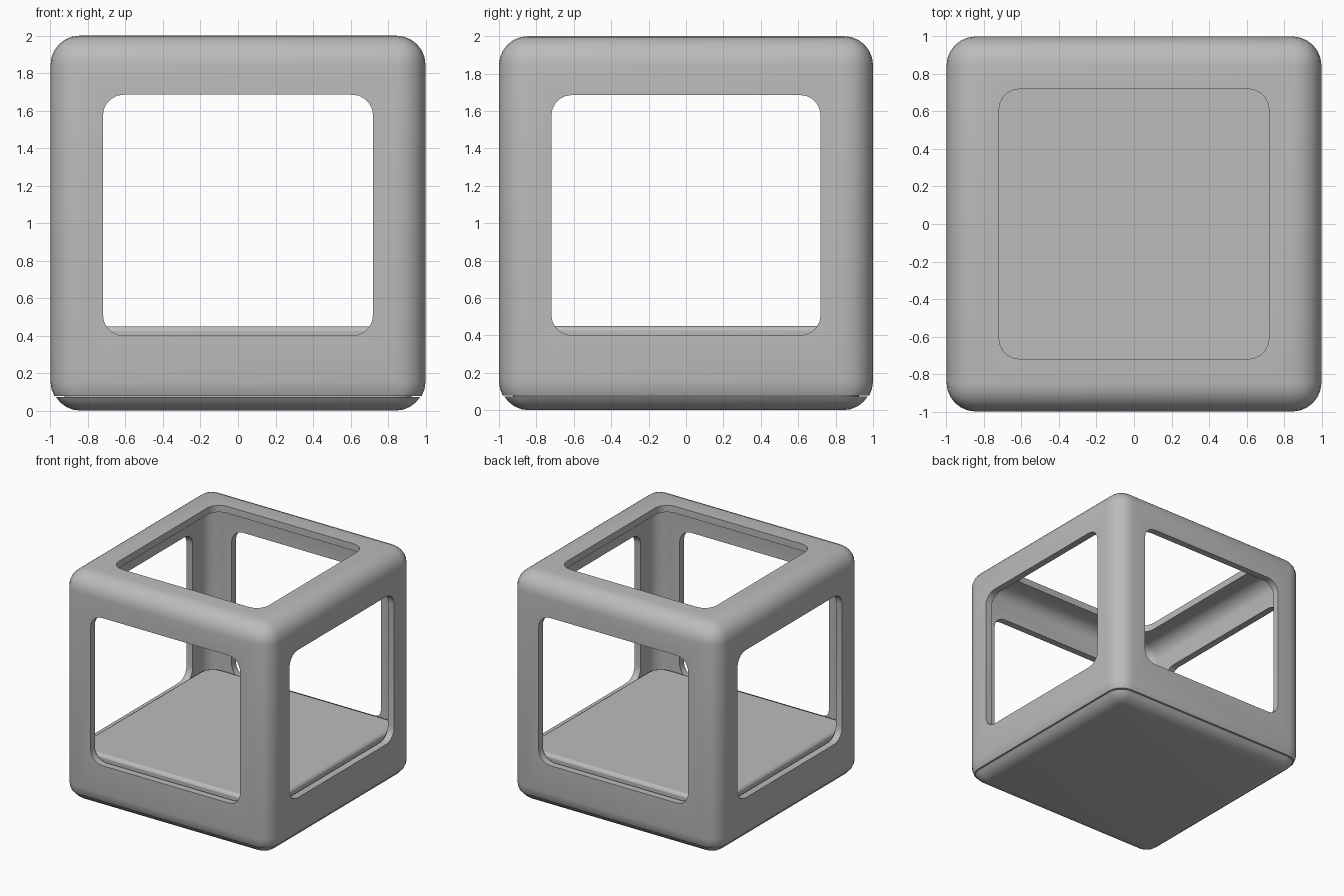
import bpy, bmesh, math
from mathutils import Vector

if "Cube" in bpy.data.objects:
    bpy.data.objects.remove(bpy.data.objects["Cube"])

grey = bpy.data.materials.new("plain grey")
grey.use_nodes = True
COLOUR = (0.5, 0.5, 0.5, 1)
grey.diffuse_color = COLOUR
grey.node_tree.nodes["Principled BSDF"].inputs["Base Color"].default_value = COLOUR

SEAM, WALL, OPEN = 0.075, 0.06, 0.72


def box(name, low, high, radius, axis=None, segments=6, cut=None, keep_above=True):
    """Rounded box; axis limits rounding to edges along that axis; cut trims it at a height."""
    bm = bmesh.new()
    bmesh.ops.create_cube(bm, size=1)
    low, high = Vector(low), Vector(high)
    for v in bm.verts:
        v.co = [(a + b) / 2 + c * (b - a) for a, b, c in zip(low, high, v.co)]
    edges = [e for e in bm.edges
             if axis is None or abs((e.verts[0].co - e.verts[1].co)[axis]) > 0.01]
    bmesh.ops.bevel(bm, geom=edges, offset=radius, segments=segments,
                    profile=0.5, affect='EDGES')
    if cut is not None:
        geom = bm.verts[:] + bm.edges[:] + bm.faces[:]
        bmesh.ops.bisect_plane(bm, geom=geom, plane_co=(0, 0, cut), plane_no=(0, 0, 1),
                               clear_inner=keep_above, clear_outer=not keep_above)
        bmesh.ops.holes_fill(bm, edges=[e for e in bm.edges if e.is_boundary])
    bmesh.ops.recalc_face_normals(bm, faces=bm.faces)
    mesh = bpy.data.meshes.new(name)
    bm.to_mesh(mesh)
    bm.free()
    obj = bpy.data.objects.new(name, mesh)
    bpy.context.collection.objects.link(obj)
    mesh.materials.append(grey)
    return obj


def subtract(obj, cutter):
    """Cut one solid out of another, then discard the cutter."""
    mod = obj.modifiers.new("cut", 'BOOLEAN')
    mod.operation, mod.solver, mod.object = 'DIFFERENCE', 'EXACT', cutter
    bpy.context.view_layer.objects.active = obj
    bpy.ops.object.modifier_apply(modifier=mod.name)
    bpy.data.objects.remove(cutter)


def smooth(obj):
    bpy.ops.object.select_all(action='DESELECT')
    obj.select_set(True)
    bpy.context.view_layer.objects.active = obj
    bpy.ops.object.shade_smooth_by_angle(angle=math.radians(32))


# Hollow outer frame, open underneath
frame = box("frame", (-1, -1, 0), (1, 1, 2), 0.155, cut=SEAM + 0.003)
inner = 1 - WALL
subtract(frame, box("cavity", (-inner, -inner, -0.5), (inner, inner, 2 - WALL), 0.12))

# Rounded openings through the four sides and the top
subtract(frame, box("front_back_opening", (-OPEN, -2, 0.4), (OPEN, 2, 1.685), 0.11, 1, 5))
subtract(frame, box("side_opening", (-2, -OPEN, 0.4), (2, OPEN, 1.685), 0.11, 0, 5))
subtract(frame, box("top_opening", (-OPEN, -OPEN, 1.5), (OPEN, OPEN, 2.5), 0.11, 2, 5))
smooth(frame)

# Base lid with the rounded lower edge
base = box("base", (-0.995, -0.995, 0), (0.995, 0.995, 2), 0.155,
           cut=SEAM - 0.003, keep_above=False)
smooth(base)

# Raised floor inside the frame: rounded corners, softened top rim
platform = box("floor_platform", (-0.925, -0.925, 0.04), (0.925, 0.925, 0.45), 0.12, 2)
rim = platform.modifiers.new("rim", 'BEVEL')
rim.width, rim.segments, rim.limit_method = 0.025, 2, 'ANGLE'
rim.angle_limit = math.radians(60)
smooth(platform)
